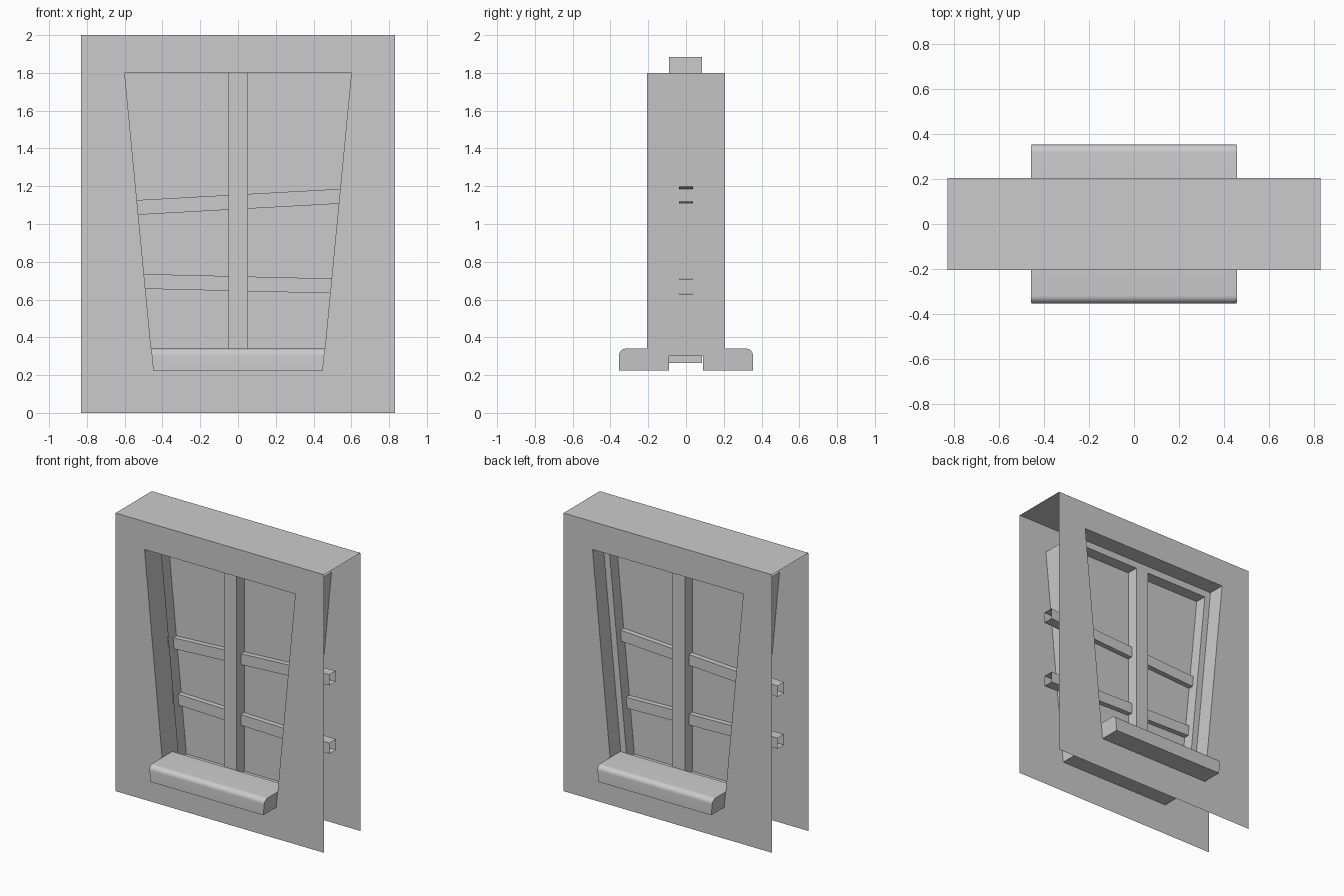
import bpy, math

if "Cube" in bpy.data.objects:
    bpy.data.objects.remove(bpy.data.objects["Cube"])

WALL_Y = 0.206          # half thickness of the wall
HEAD, SEAT = 1.8, 0.3   # top and bottom of the opening


def half_width(z):
    """Half width of the tapered opening at height z."""
    return 0.6 - (HEAD - z) * 0.096


def make(name, verts, faces):
    mesh = bpy.data.meshes.new(name)
    mesh.from_pydata(verts, [], faces)
    mesh.update()
    ob = bpy.data.objects.new(name, mesh)
    bpy.context.collection.objects.link(ob)
    return ob


def ring(top, bottom, y, inset=0.0):
    """Four corners of the tapered opening at depth y."""
    b, t = half_width(bottom) - inset, half_width(top) - inset
    return [(-b, y, bottom), (b, y, bottom), (t, y, top), (-t, y, top)]


def rect(x, y, z0, z1):
    return [(-x, y, z0), (x, y, z0), (x, y, z1), (-x, y, z1)]


def bridge(a, b, flip=False):
    """Quads between two four-point loops starting at indices a and b."""
    quads = [(a + i, a + (i + 1) % 4, b + (i + 1) % 4, b + i) for i in range(4)]
    return [q[::-1] for q in quads] if flip else quads


# wall: front and back sheets, top and the lining of the opening
verts = (rect(0.83, -WALL_Y, 0, 2) + ring(HEAD, SEAT, -WALL_Y)
         + rect(0.83, WALL_Y, 0, 2) + ring(HEAD, SEAT, WALL_Y))
faces = bridge(0, 4) + bridge(8, 12, True) + bridge(4, 12)
faces.append((3, 2, 10, 11))
make("wall", verts, faces)

# window frame: jambs and head, open towards the front
F0, F1 = -0.09, 0.085
verts = (ring(1.75, SEAT, F0, 0.045) + ring(1.75, SEAT, F1, 0.045)
         + ring(HEAD, SEAT, F1))
faces = [q for k, q in enumerate(bridge(0, 4)) if k != 0]
faces += [q for k, q in enumerate(bridge(4, 8)) if k != 0]
make("window_frame", verts, faces)

# glass pane
make("glass_pane", ring(HEAD, SEAT, 0), [(0, 1, 2, 3)])

# upright centre bar
verts = []
for z in (0.265, 1.885):
    verts += [(-0.05, F0, z), (0.05, F0, z), (0.05, F1, z), (-0.05, F1, z)]
make("centre_bar", verts, bridge(0, 4) + [(3, 2, 1, 0), (4, 5, 6, 7)])


# crooked cross bars: open-ended tubes running into the wall
def cross_bar(name, z, slope, h=0.039, d=0.037, reach=0.755):
    verts = []
    for x in (-reach, reach):
        c = z + slope * x
        verts += [(x, -d, c - h), (x, d, c - h), (x, d, c + h), (x, -d, c + h)]
    make(name, verts, bridge(0, 4))


cross_bar("upper_cross_bar", 1.117, 0.055)
cross_bar("lower_cross_bar", 0.684, -0.024)


# sills: rounded nose, tapered ends, one on each side
def sill(name, side):
    r, y0, y1, z0, z1 = 0.035, 0.09, 0.354, 0.225, 0.34
    prof = [(y0, z0), (y1, z0)]
    for i in range(9):
        a = math.pi / 2 * i / 8
        prof.append((y1 - r + r * math.cos(a), z1 - r + r * math.sin(a)))
    prof.append((y0, z1))
    n = len(prof)
    verts = [(s * half_width(z), side * y, z) for s in (-1, 1) for y, z in prof]
    faces = [(i, i + n, (i + 1) % n + n, (i + 1) % n) for i in range(n)]
    faces += [tuple(range(n)), tuple(range(2 * n - 1, n - 1, -1))]
    if side > 0:
        faces = [f[::-1] for f in faces]
    ob = make(name, verts, faces)
    bpy.ops.object.select_all(action='DESELECT')
    ob.select_set(True)
    bpy.context.view_layer.objects.active = ob
    bpy.ops.object.mode_set(mode='EDIT')
    bpy.ops.mesh.select_all(action='SELECT')
    bpy.ops.mesh.normals_make_consistent(inside=False)
    bpy.ops.object.mode_set(mode='OBJECT')
    bpy.ops.object.shade_smooth_by_angle(angle=math.radians(30))


sill("front_sill", -1)
sill("back_sill", 1)
